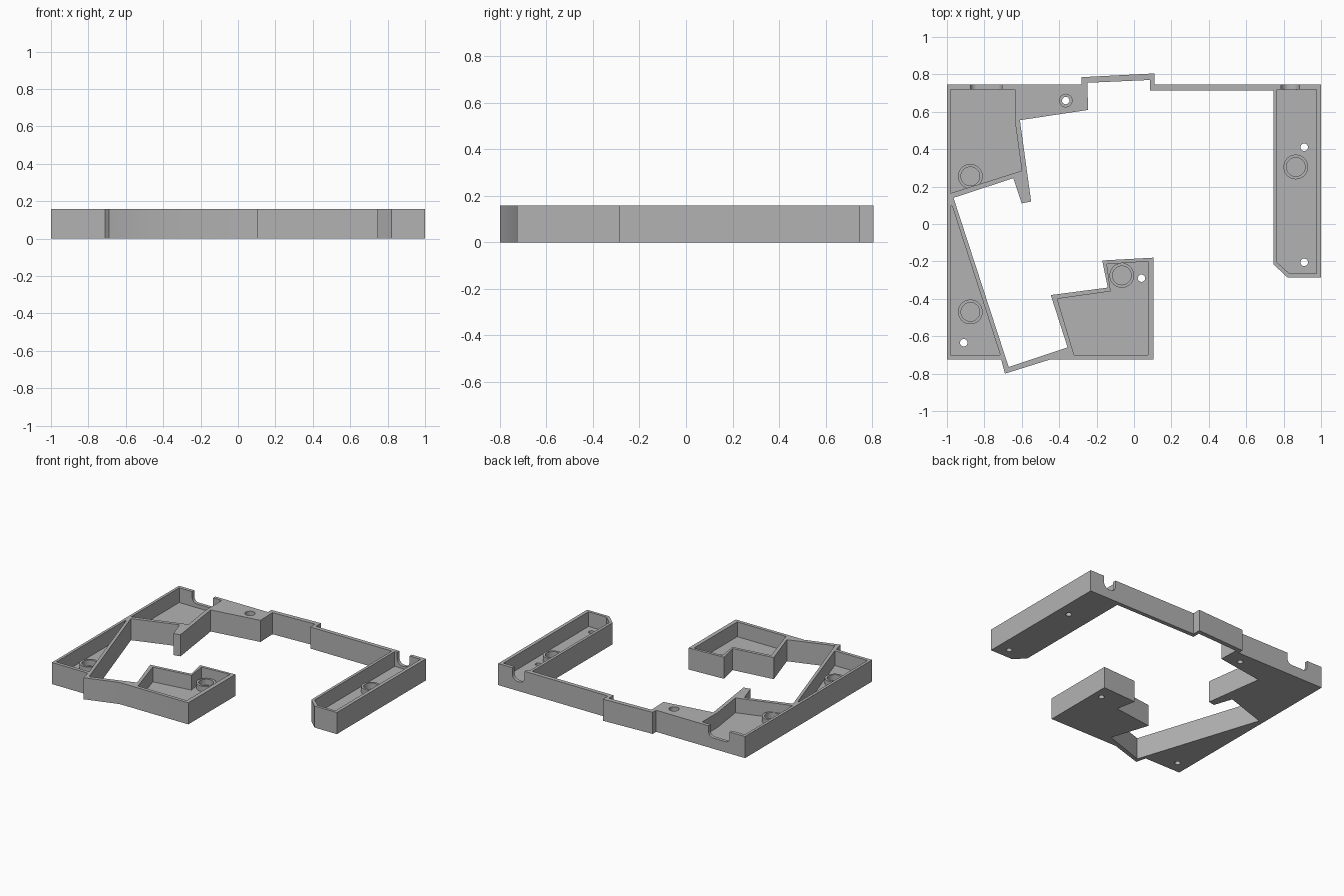
import bpy, bmesh, math

cube = bpy.data.objects.get("Cube")
if cube:
    bpy.data.objects.remove(cube, do_unlink=True)

HEIGHT, FLOOR, BOSS_TOP = 0.158, 0.05, 0.09
ABOVE = HEIGHT + 0.1

grey = bpy.data.materials.new("plain grey")
grey.use_nodes = True
grey.diffuse_color = (0.45, 0.45, 0.45, 1)
grey.node_tree.nodes["Principled BSDF"].inputs["Base Color"].default_value = grey.diffuse_color


def prism(name, outline, z0, z1):
    """Closed solid with a plan outline, from z0 up to z1."""
    bm = bmesh.new()
    low = [bm.verts.new((x, y, z0)) for x, y in outline]
    high = [bm.verts.new((x, y, z1)) for x, y in outline]
    bm.faces.new(low[::-1])
    bm.faces.new(high)
    for i in range(len(outline)):
        bm.faces.new((low[i - 1], low[i], high[i], high[i - 1]))
    bmesh.ops.recalc_face_normals(bm, faces=bm.faces)
    mesh = bpy.data.meshes.new(name)
    bm.to_mesh(mesh)
    bm.free()
    mesh.materials.append(grey)
    obj = bpy.data.objects.new(name, mesh)
    bpy.context.scene.collection.objects.link(obj)
    return obj


def disc(x, y, r, n=40):
    return [(x + r * math.cos(i * math.tau / n), y + r * math.sin(i * math.tau / n))
            for i in range(n)]


def combine(target, tool, operation="DIFFERENCE"):
    """Apply one boolean step, then drop the tool."""
    mod = target.modifiers.new("shape", "BOOLEAN")
    mod.operation, mod.solver, mod.object = operation, "EXACT", tool
    bpy.context.view_layer.update()
    result = bpy.data.meshes.new_from_object(
        target.evaluated_get(bpy.context.evaluated_depsgraph_get()))
    target.modifiers.clear()
    target.data = result
    bpy.data.objects.remove(tool, do_unlink=True)


# Frame body outline
frame = prism("frame", [
    (-1, -.725), (-.71, -.725), (-.69, -.8), (-.45, -.725), (.105, -.725),
    (.105, -.18), (-.17, -.195), (-.14, -.34), (-.445, -.38), (-.355, -.66),
    (-.67, -.765), (-.965, .14), (-.645, .245), (-.6, .11), (-.55, .12),
    (-.61, .555), (-.245, .61), (-.25, .755), (.085, .77), (.085, .715),
    (.745, .715), (.745, -.215), (.82, -.285), (1, -.285), (1, .745),
    (.11, .745), (.11, .805), (-.28, .785), (-.28, .745), (-1, .745)], 0, HEIGHT)

# Open-topped pockets
pockets = {
    "back_pocket": [(-.98, .72), (-.635, .72), (-.635, .54), (-.6, .285), (-.98, .165)],
    "corner_pocket": [(-.98, .095), (-.972, .095), (-.715, -.7), (-.98, -.7)],
    "front_pocket": [(-.145, -.215), (.075, -.2), (.075, -.7), (-.32, -.7),
                     (-.41, -.4), (-.125, -.36)],
    "side_pocket": [(.765, .72), (.975, .72), (.975, -.265), (.83, -.265), (.765, -.205)],
}
for name, outline in pockets.items():
    combine(frame, prism(name, outline, FLOOR, ABOVE))

# Round bosses with blind bores
for x, y in [(-.875, .255), (-.875, -.47), (-.065, -.275), (.865, .305)]:
    combine(frame, prism("boss", disc(x, y, .066), FLOOR - .01, BOSS_TOP), "UNION")
    combine(frame, prism("bore", disc(x, y, .05), FLOOR - .003, BOSS_TOP + .01))

# Through holes for screws
for x, y in [(.91, .41), (.91, -.205), (.04, -.29), (-.91, -.635), (-.365, .66)]:
    combine(frame, prism("screw_hole", disc(x, y, .02, 24), -.1, ABOVE))
combine(frame, prism("counterbore", disc(-.365, .66, .034, 28), FLOOR, ABOVE))

# Rounded cable notches through the back wall
for x, half, radius, depth in [(-.79, .085, .035, .08), (.835, .05, .045, .09)]:
    section = [(x - half, ABOVE)]
    for side, start in ((-1, math.pi), (1, 1.5 * math.pi)):
        for i in range(9):
            a = start + i * math.pi / 16
            section.append((x + side * (half - radius) + radius * math.cos(a),
                            HEIGHT - depth + radius + radius * math.sin(a)))
    section.append((x + half, ABOVE))
    notch = prism("notch", section, 0, .06)
    notch.rotation_euler.x = math.pi / 2
    notch.location.y = .765
    combine(frame, notch)

# Smooth shading on curved walls, crisp corners elsewhere
bpy.ops.object.select_all(action="DESELECT")
frame.select_set(True)
bpy.context.view_layer.objects.active = frame
bpy.ops.object.shade_smooth_by_angle(angle=math.radians(30))
